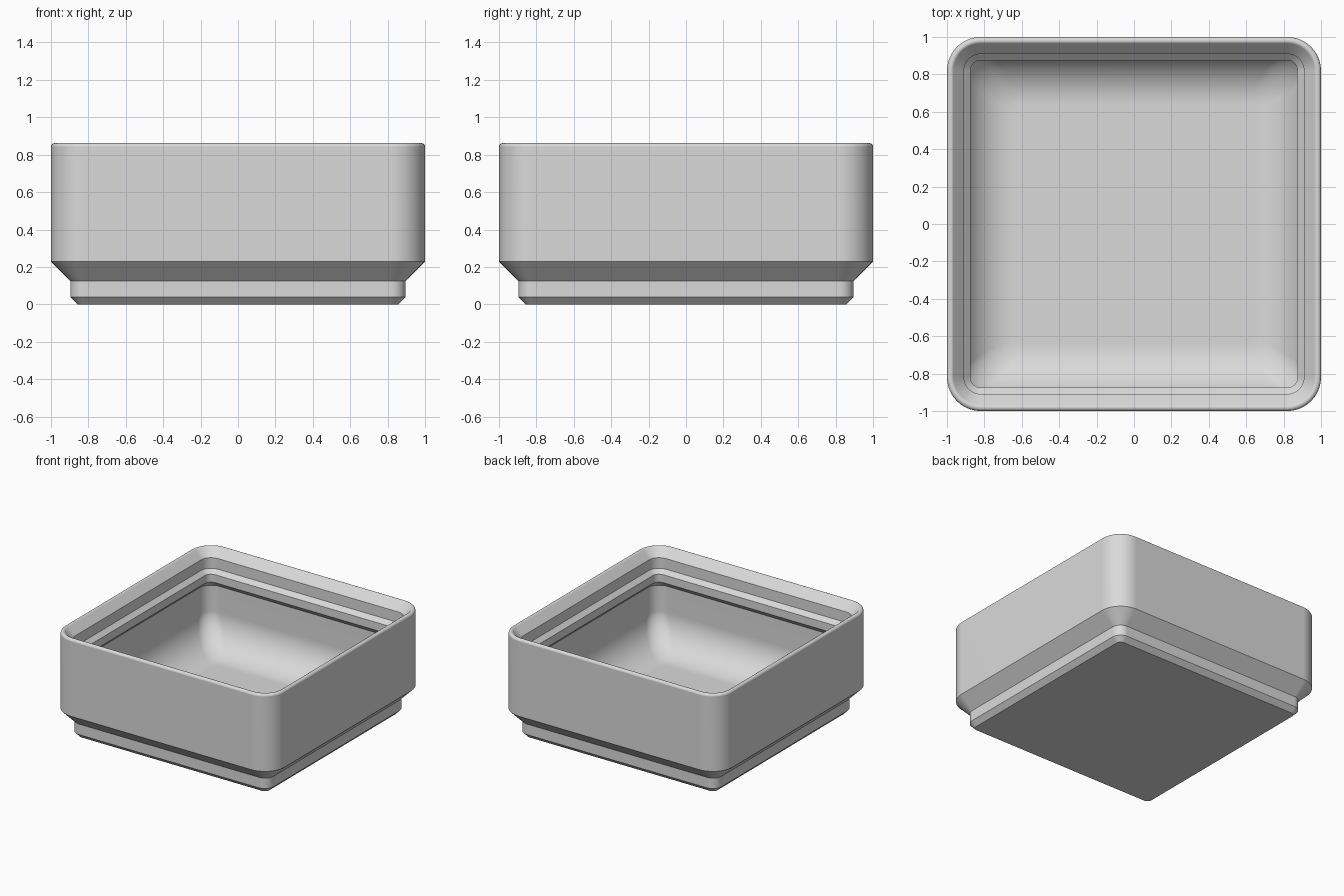
import bpy
import bmesh
import math

if "Cube" in bpy.data.objects:
    bpy.data.objects.remove(bpy.data.objects["Cube"])

CORNER_STEPS = 10
FILLET_STEPS = 14


def ring(bm, half, radius, z):
    """Rounded square loop of vertices."""
    verts = []
    c = half - radius
    for q, (sx, sy) in enumerate([(1, 1), (-1, 1), (-1, -1), (1, -1)]):
        for i in range(CORNER_STEPS + 1):
            a = math.pi / 2 * (q + i / CORNER_STEPS)
            verts.append(bm.verts.new((sx * c + radius * math.cos(a),
                                       sy * c + radius * math.sin(a), z)))
    return verts


# Section from the underside, up the outside, over the rim and down inside:
# (half width, corner radius, height)
section = [
    (0.858, 0.039, 0.0),      # foot
    (0.896, 0.077, 0.039),
    (0.896, 0.077, 0.125),
    (1.0, 0.181, 0.229),      # outer wall
    (1.0, 0.181, 0.842),
]

# Rounded rim
rim = 0.02
for i in range(1, 8):
    a = math.radians(135) * i / 7
    half = 1.0 - rim + rim * math.cos(a)
    section.append((half, 0.181 - (1.0 - half), 0.842 + rim * math.sin(a)))

# Stacking lip and its sloped underside
wall, wall_radius = 0.922, 0.106
section += [
    (0.909, 0.090, 0.795),
    (0.909, 0.090, 0.708),
    (0.875, 0.056, 0.675),
    (0.875, 0.056, 0.610),
    (wall, wall_radius, 0.563),
]

# Inner wall running into a large floor fillet, with ball-like corners
floor_z, fillet = 0.07, 0.28
for i in range(FILLET_STEPS + 1):
    t = i / FILLET_STEPS
    a = math.pi / 2 * t
    radius = 0.02 + (wall_radius - 0.02) * (1 - t ** 3) + 0.03 * math.sin(2 * a)
    section.append((wall - fillet * (1 - math.cos(a)), radius,
                    floor_z + fillet * (1 - math.sin(a))))

bm = bmesh.new()
rings = [ring(bm, *s) for s in section]
count = len(rings[0])
for lower, upper in zip(rings, rings[1:]):
    for i in range(count):
        j = (i + 1) % count
        bm.faces.new((lower[i], lower[j], upper[j], upper[i]))
bm.faces.new(list(reversed(rings[0])))   # underside
bm.faces.new(rings[-1])                  # floor
bmesh.ops.recalc_face_normals(bm, faces=bm.faces)

mesh = bpy.data.meshes.new("storage_bin")
bm.to_mesh(mesh)
bm.free()
storage_bin = bpy.data.objects.new("storage_bin", mesh)
bpy.context.collection.objects.link(storage_bin)

grey = bpy.data.materials.new("light grey")
grey.diffuse_color = (0.7, 0.7, 0.7, 1.0)
grey.use_nodes = True
grey.node_tree.nodes["Principled BSDF"].inputs["Base Color"].default_value = grey.diffuse_color
mesh.materials.append(grey)

bpy.context.view_layer.objects.active = storage_bin
storage_bin.select_set(True)
bpy.ops.object.shade_smooth_by_angle(angle=math.radians(30))

# Keep the large flat faces evenly shaded
flat = storage_bin.modifiers.new("even_flats", 'WEIGHTED_NORMAL')
flat.keep_sharp = True
